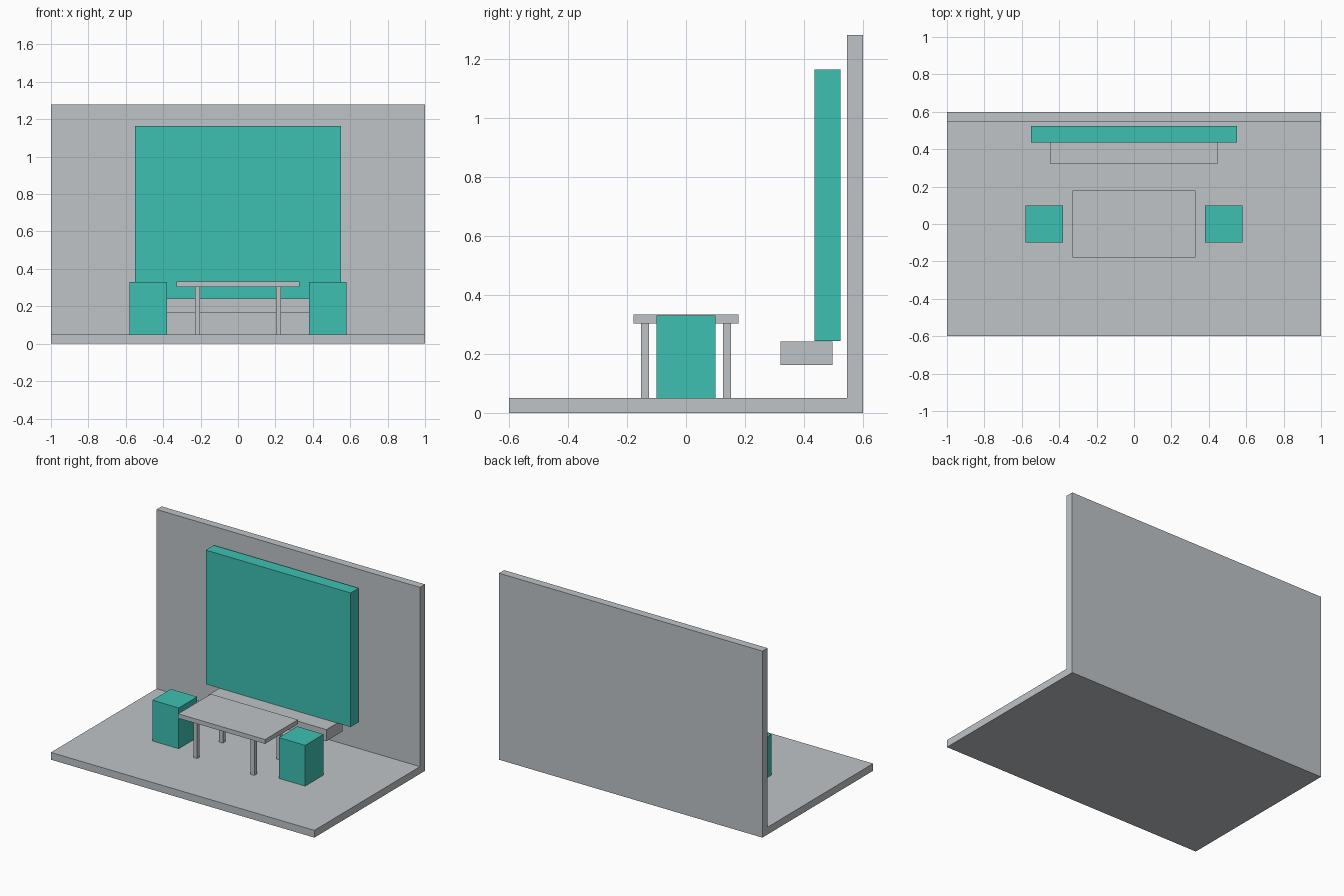
import bpy
import bmesh
from mathutils import Vector

default = bpy.data.objects.get("Cube")
if default:
    bpy.data.objects.remove(default, do_unlink=True)


def make_material(name, rgb):
    mat = bpy.data.materials.new(name)
    mat.use_nodes = True
    colour = (*rgb, 1.0)
    mat.diffuse_color = colour
    node = next(n for n in mat.node_tree.nodes if n.type == 'BSDF_PRINCIPLED')
    node.inputs["Base Color"].default_value = colour
    return mat


def finish(name, bm, mat):
    bmesh.ops.recalc_face_normals(bm, faces=bm.faces)
    mesh = bpy.data.meshes.new(name)
    bm.to_mesh(mesh)
    bm.free()
    mesh.materials.append(mat)
    obj = bpy.data.objects.new(name, mesh)
    bpy.context.collection.objects.link(obj)
    return obj


def box(name, xs, ys, zs, mat):
    """Box spanning the given (low, high) range on each axis."""
    low, high = (Vector(c) for c in zip(xs, ys, zs))
    bm = bmesh.new()
    bmesh.ops.create_cube(bm, size=1)
    bmesh.ops.scale(bm, vec=high - low, verts=bm.verts)
    bmesh.ops.translate(bm, vec=(low + high) / 2, verts=bm.verts)
    return finish(name, bm, mat)


def extrude_along_x(name, profile, half_width, mat):
    """Solid made by sweeping a (y, z) profile across the width."""
    bm = bmesh.new()
    face = bm.faces.new([bm.verts.new((-half_width, y, z)) for y, z in profile])
    swept = bmesh.ops.extrude_face_region(bm, geom=[face], use_keep_orig=True)
    verts = [v for v in swept["geom"] if isinstance(v, bmesh.types.BMVert)]
    bmesh.ops.translate(bm, vec=(2 * half_width, 0, 0), verts=verts)
    return finish(name, bm, mat)


grey = make_material("light grey", (0.52, 0.55, 0.57))
teal = make_material("teal", (0.048, 0.53, 0.45))

FLOOR = 0.05
TABLE_UNDERSIDE = 0.303

# Floor and back wall in one L-shaped piece
extrude_along_x("floor_and_wall",
                [(-0.6, 0), (0.6, 0), (0.6, 1.28), (0.545, 1.28),
                 (0.545, FLOOR), (-0.6, FLOOR)], 1.0, grey)

# Large panel on the wall, with the shelf beneath it
box("wall_panel", (-0.55, 0.55), (0.436, 0.523), (0.243, 1.163), teal)
box("shelf", (-0.447, 0.447), (0.32, 0.496), (0.163, 0.242), grey)

# Table
box("table_top", (-0.33, 0.33), (-0.178, 0.178), (TABLE_UNDERSIDE, 0.333), grey)
for side, sx in (("right", -1), ("left", 1)):
    for end, sy in (("front", -1), ("back", 1)):
        xs = sorted((sx * 0.203, sx * 0.231))
        ys = sorted((sy * 0.125, sy * 0.153))
        box(f"table_leg_{end}_{side}", xs, ys, (FLOOR, TABLE_UNDERSIDE), grey)

    # Block stool at this end of the table
    box(f"stool_{side}", sorted((sx * 0.38, sx * 0.58)), (-0.1, 0.1),
        (FLOOR, 0.33), teal)
